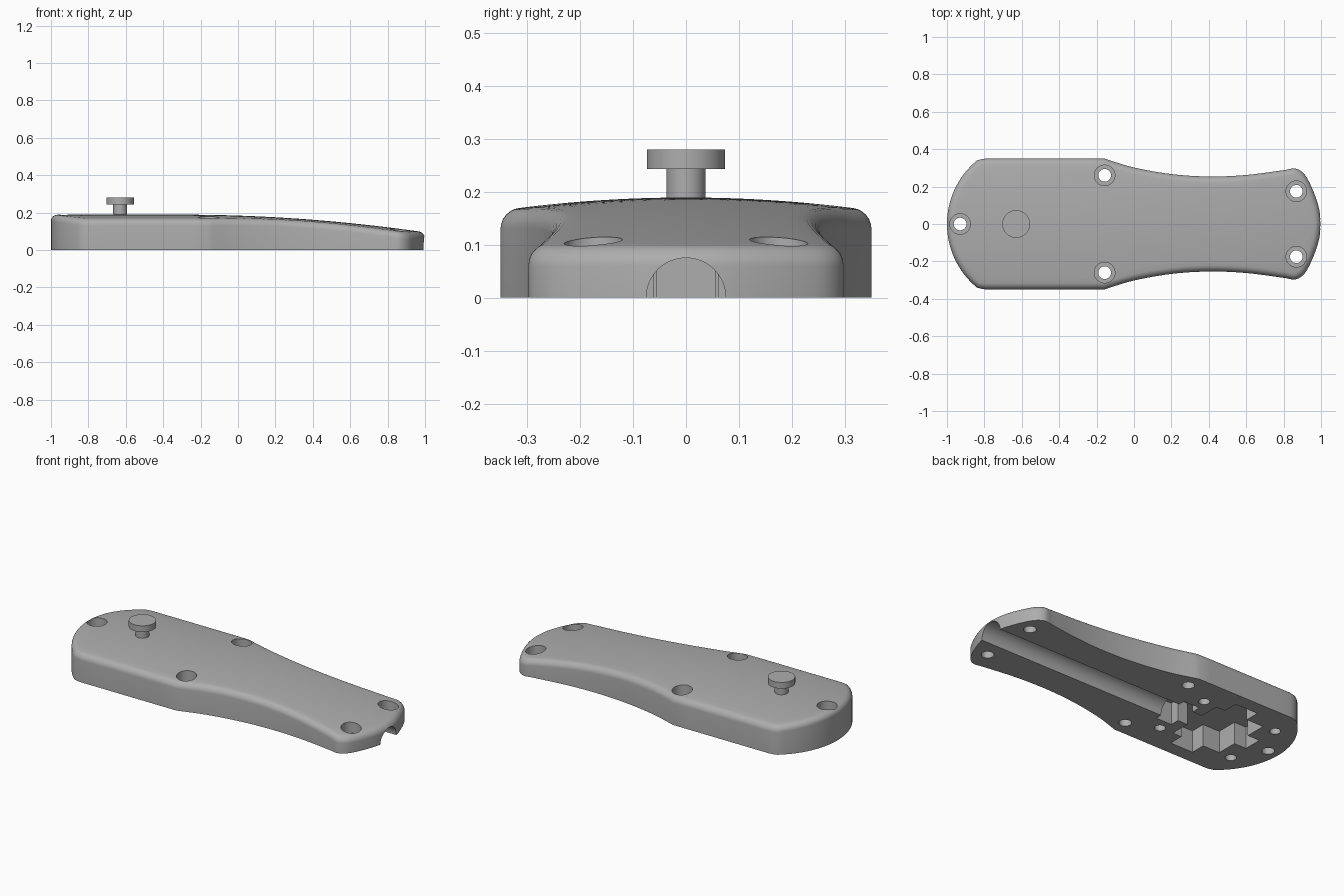
import bpy, bmesh, math
from mathutils import Vector

if "Cube" in bpy.data.objects:
    bpy.data.objects.remove(bpy.data.objects["Cube"])

grey = bpy.data.materials.new("plain_grey")
grey.use_nodes = True
colour = (0.42, 0.42, 0.42, 1)
grey.diffuse_color = colour
grey.node_tree.nodes["Principled BSDF"].inputs["Base Color"].default_value = colour


def make_object(name, bm):
    bmesh.ops.recalc_face_normals(bm, faces=bm.faces)
    mesh = bpy.data.meshes.new(name)
    bm.to_mesh(mesh)
    bm.free()
    mesh.materials.append(grey)
    ob = bpy.data.objects.new(name, mesh)
    bpy.context.collection.objects.link(ob)
    return ob


def select(ob):
    bpy.ops.object.select_all(action='DESELECT')
    ob.select_set(True)
    bpy.context.view_layer.objects.active = ob


def prism(name, points, z0, z1):
    bm = bmesh.new()
    face = bm.faces.new([bm.verts.new((x, y, z0)) for x, y in points])
    ext = bmesh.ops.extrude_face_region(bm, geom=[face])
    bmesh.ops.translate(bm, vec=(0, 0, z1 - z0),
                        verts=[v for v in ext["geom"] if isinstance(v, bmesh.types.BMVert)])
    return make_object(name, bm)


def cylinder(name, x, y, r, z0, z1, n=40):
    ring = [(x + r * math.cos(2 * math.pi * i / n), y + r * math.sin(2 * math.pi * i / n))
            for i in range(n)]
    return prism(name, ring, z0, z1)


def cut(target, cutter):
    mod = target.modifiers.new("cut", 'BOOLEAN')
    mod.operation, mod.solver, mod.object = 'DIFFERENCE', 'EXACT', cutter
    select(target)
    bpy.ops.object.modifier_apply(modifier=mod.name)
    bpy.data.objects.remove(cutter)


def spline(pts, steps=6):
    """Smooth curve through the points."""
    p = [Vector(q) for q in pts]
    p = [2 * p[0] - p[1]] + p + [2 * p[-1] - p[-2]]
    out = []
    for a, b, c, d in zip(p, p[1:], p[2:], p[3:]):
        for i in range(steps):
            t = i / steps
            out.append(0.5 * (2 * b + (c - a) * t + (2 * a - 5 * b + 4 * c - d) * t * t
                              + (3 * b - a - 3 * c + d) * t ** 3))
    return out + [p[-2]]


# Handle outline, upper half from the narrow end to the wide end
waist = spline([(0.81, 0.289), (0.6, 0.262), (0.4, 0.254), (0.2, 0.267), (0, 0.302), (-0.16, 0.35)])
tip = spline([(1, 0), (0.99, 0.08), (0.965, 0.16), (0.93, 0.237), (0.9, 0.277),
              (0.86, 0.297), (0.81, 0.289)], 4)
side = [Vector((-0.16 - 0.63 * i / 8, 0.35)) for i in range(1, 9)]
rad = 0.44
sweep = math.asin(0.34 / rad)
butt = [Vector((-1 + rad - rad * math.cos(a), rad * math.sin(a)))
        for a in [sweep * (1 - i / 14) for i in range(15)]]
half = tip + waist[1:] + side + [Vector((-0.808, 0.348))] + butt
outline = half + [Vector((p.x, -p.y)) for p in half[-2:0:-1]]
count = len(outline)


def top_z(x, y):
    return 0.189 - 0.056 * max(0, x + 0.3) ** 2 - 0.2 * y * y


def inset(d):
    ring = []
    for i, p in enumerate(outline):
        a = (p - outline[i - 1]).normalized()
        b = (outline[(i + 1) % count] - p).normalized()
        t = (a + b).normalized()
        ring.append(p + Vector((-t.y, t.x)) * d)
    return ring


# Handle body: wall, rounded rim, then a crowned top closing on a spine
fillet = 0.034
rings = [[(p.x, p.y, 0) for p in outline]]
for i in range(7):
    a = math.pi / 2 * i / 6
    rings.append([(p.x, p.y, top_z(p.x, p.y) - fillet * (1 - math.sin(a)))
                  for p in inset(fillet * (1 - math.cos(a)))])
rim = inset(fillet)
for i in range(1, 9):
    ring = []
    for p in rim:
        q = p.lerp(Vector((min(max(p.x, -0.75), 0.82), 0)), i / 8)
        ring.append((q.x, q.y, top_z(q.x, q.y)))
    rings.append(ring)
bm = bmesh.new()
rows = [[bm.verts.new(co) for co in ring] for ring in rings]
bm.faces.new(rows[0][::-1])
for lo, hi in zip(rows, rows[1:]):
    for i in range(count):
        j = (i + 1) % count
        bm.faces.new((lo[i], lo[j], hi[j], hi[i]))
bmesh.ops.remove_doubles(bm, verts=bm.verts, dist=0.0002)
body = make_object("handle_shell", bm)

# Counterbored screw holes
for x, y in [(-0.93, 0), (-0.157, 0.26), (-0.157, -0.26), (0.868, 0.175), (0.868, -0.175)]:
    cut(body, cylinder("bore", x, y, 0.055, 0.05, 0.4))
    cut(body, cylinder("through_hole", x, y, 0.034, -0.1, 0.4))

# Blind holes underneath
for x in (-0.333, -0.824):
    for y in (-0.183, 0.183):
        cut(body, cylinder("blind_hole", x, y, 0.03, -0.1, 0.1, 24))

# Half-round channel running out of the narrow end
channel = cylinder("channel", 0, 0, 0.075, -0.3, 1.1, 48)
channel.rotation_euler = (0, math.pi / 2, 0)
bpy.context.view_layer.update()
cut(body, channel)

# Stepped pocket underneath
steps = [(-0.25, 0.115), (-0.355, 0.115), (-0.355, 0.06), (-0.42, 0.06), (-0.42, 0.18),
         (-0.48, 0.18), (-0.48, 0.268), (-0.63, 0.268), (-0.63, 0.18), (-0.742, 0.18),
         (-0.742, 0.055), (-0.822, 0.055)]
cut(body, prism("pocket", steps + [(x, -y) for x, y in reversed(steps)], -0.1, 0.13))

# Slider button
stem = cylinder("button_stem", -0.63, 0, 0.037, 0.16, 0.25)
cap = cylinder("button_cap", -0.63, 0, 0.074, 0.243, 0.28, 48)

for ob in (body, stem, cap):
    select(ob)
    bpy.ops.object.shade_smooth_by_angle(angle=math.radians(30))
